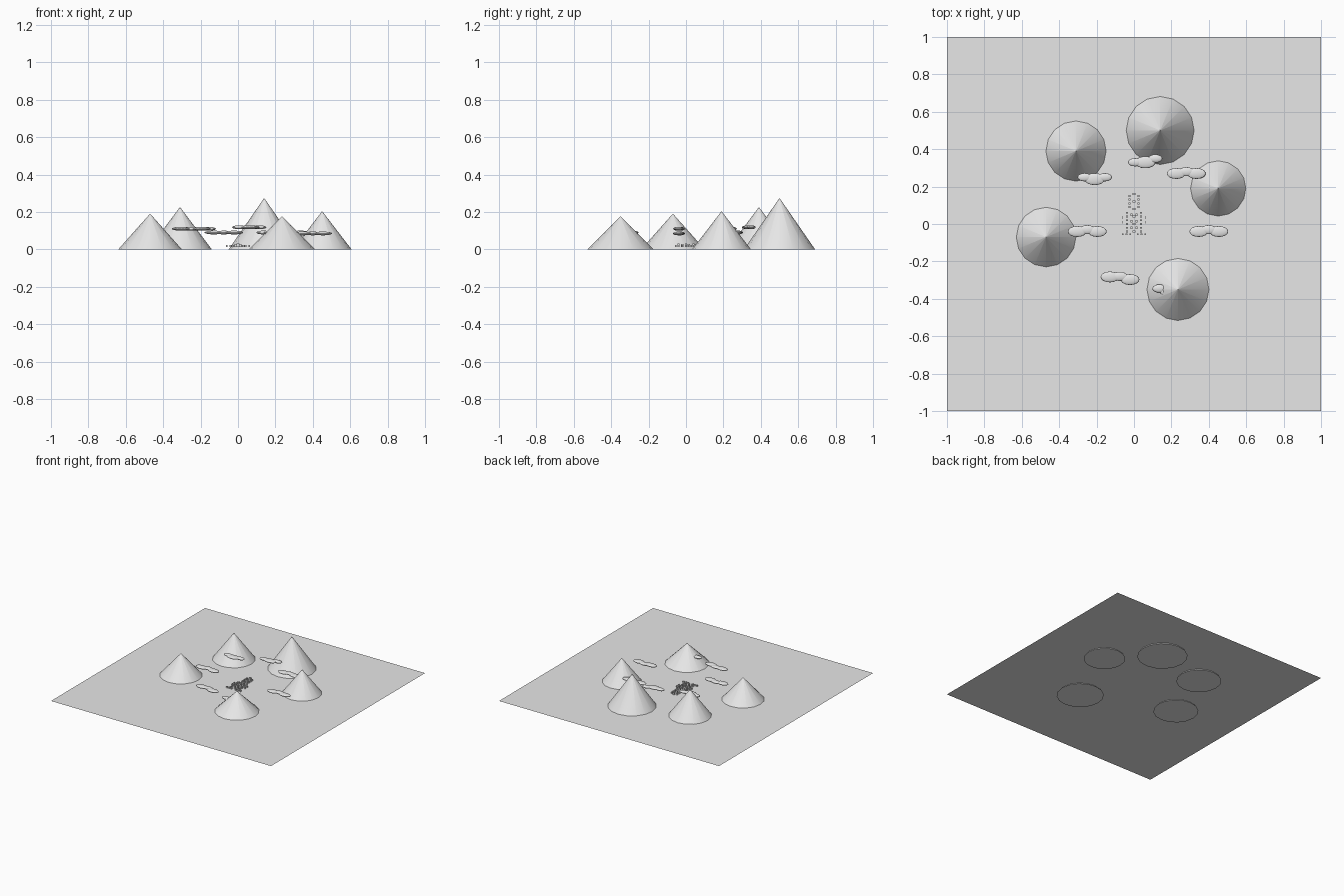
import bpy
import math

default_cube = bpy.data.objects.get("Cube")
if default_cube:
    bpy.data.objects.remove(default_cube, do_unlink=True)

GROUND_LEVEL = 0.012
GREY = (0.8, 0.8, 0.8, 1)

plain_grey = bpy.data.materials.new("plain_grey")
plain_grey.use_nodes = True
plain_grey.diffuse_color = GREY
shader = plain_grey.node_tree.nodes["Principled BSDF"]
shader.inputs["Base Color"].default_value = GREY


def finish(name, smooth=False):
    part = bpy.context.object
    part.name = name
    part.data.materials.append(plain_grey)
    if smooth:
        bpy.ops.object.shade_smooth_by_angle(angle=math.radians(40))
    return part


def mountain(x, y, radius, height):
    bpy.ops.mesh.primitive_cone_add(vertices=16, radius1=radius, radius2=radius / 200,
                                    depth=height, location=(x, y, height / 2))
    finish("mountain", smooth=True)


def puff(x, y, z, width):
    bpy.ops.mesh.primitive_uv_sphere_add(segments=16, ring_count=10, radius=1,
                                         location=(x, y, z))
    part = finish("cloud_puff", smooth=True)
    part.scale = (width, width * 0.58, 0.01)


def cloud(x, y, z, thick_middle, slope=0):
    # Three overlapping flat puffs, fattest in the middle or at one end
    spread = 0.054
    sag = -0.01 if thick_middle else 0.01
    middle_width = 0.055 if thick_middle else 0.042
    end_width = 0.038 if thick_middle else 0.05
    puff(x, y + sag, z, middle_width)
    for side in (-1, 1):
        puff(x + side * spread, y + side * slope, z, end_width)


def block(name, x, y, width, length, height):
    bpy.ops.mesh.primitive_cube_add(size=1, location=(x, y, GROUND_LEVEL + height / 2))
    part = finish(name)
    part.scale = (width, length, height)


def mirrored_blocks(name, x, rows, width, length, height):
    for side in (-1, 1):
        for y in rows:
            block(name, side * x, y, width, length, height)


def evenly(start, end, count):
    step = (end - start) / (count - 1)
    return [start + step * index for index in range(count)]


# Flat ground sheet
bpy.ops.mesh.primitive_plane_add(size=2, location=(0, 0, GROUND_LEVEL))
finish("ground")

# Ring of mountains
mountain(x=-0.31, y=0.39, radius=0.17, height=0.225)
mountain(x=0.14, y=0.5, radius=0.19, height=0.273)
mountain(x=0.45, y=0.19, radius=0.157, height=0.203)
mountain(x=-0.47, y=-0.07, radius=0.17, height=0.19)
mountain(x=0.235, y=-0.35, radius=0.178, height=0.176)

# Low clouds drifting between the mountains
cloud(x=-0.21, y=0.25, z=0.11, thick_middle=True)
cloud(x=0.06, y=0.34, z=0.118, thick_middle=True, slope=0.01)
cloud(x=0.28, y=0.27, z=0.09, thick_middle=False)
cloud(x=-0.25, y=-0.04, z=0.11, thick_middle=False)
cloud(x=0.4, y=-0.04, z=0.085, thick_middle=False)
cloud(x=-0.075, y=-0.29, z=0.09, thick_middle=False, slope=-0.007)
cloud(x=0.19, y=-0.345, z=0.09, thick_middle=True)

# Tiny settlement in the valley: rows of small blocks around a courtyard
mirrored_blocks("courtyard_house", 0.037, evenly(-0.04, 0.06, count=6),
                width=0.01, length=0.01, height=0.012)
mirrored_blocks("inner_house", 0.014, evenly(-0.02, 0.05, count=3),
                width=0.01, length=0.012, height=0.016)
mirrored_blocks("outer_fence", 0.06, evenly(0.01, 0.035, count=2),
                width=0.005, length=0.014, height=0.01)
mirrored_blocks("upper_house", 0.024, evenly(0.09, 0.15, count=4),
                width=0.01, length=0.01, height=0.012)
for x in evenly(0.02, 0.06, count=3):
    mirrored_blocks("gate_house", x, [-0.055], width=0.01, length=0.01, height=0.012)
for y in evenly(-0.04, 0.16, count=6):
    block("middle_house", 0, y, width=0.014, length=0.01, height=0.018)
